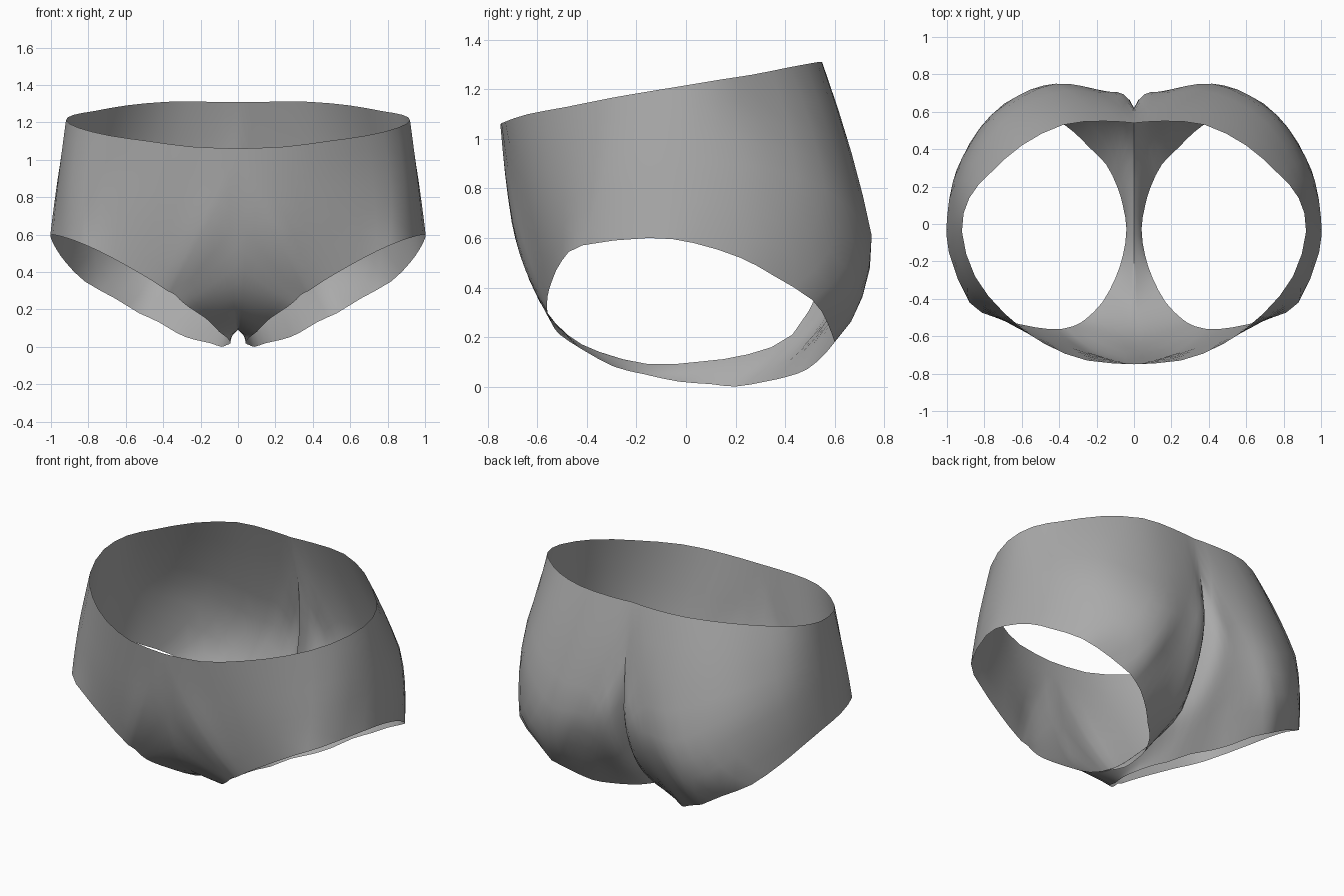
import bpy
import bmesh
from mathutils import Vector

STEPS = 8        # rows of faces between the outer edge and the leg opening
UNIT = 0.01      # the curves below are in hundredths
BACK = 11        # point of each curve that meets the middle of the back waist

default_cube = bpy.data.objects.get("Cube")
if default_cube:
    bpy.data.objects.remove(default_cube, do_unlink=True)


def round_off(run):
    """Add a point halfway along each span, on a smooth curve through the run."""
    result = []
    last = len(run) - 1
    for i in range(last):
        before, a, b, after = (run[max(i - 1, 0)], run[i],
                               run[i + 1], run[min(i + 2, last)])
        result += [a, (9 * (a + b) - before - after) / 16]
    return result


def curve(*points):
    """Closed curve in hundredths, rounded off between its two waist corners."""
    loop = [Vector(p) * UNIT for p in points]
    loop.append(loop[0])
    return round_off(loop[:BACK + 1]) + round_off(loop[BACK:])


# Outer edge of the left half: along the waist, down the back seam,
# through the crotch and up the front seam
waist_and_seam = curve(
    (0, -75, 106), (25, -73, 107), (48, -64, 110), (69, -48, 113),
    (85, -28, 117), (92, -4, 121), (88, 14, 124), (77, 27, 126),
    (60, 42, 129), (38, 53, 131), (16, 55, 131), (0, 54, 131),
    (0, 60, 105), (0, 62, 82), (0, 61, 62), (0, 55, 42),
    (0, 43, 21), (0, 25, 13), (0, 5, 10), (0, -15, 9),
    (0, -35, 14), (0, -48, 21), (0, -59, 34), (0, -67, 54),
    (0, -72, 80))

# Fullest line of the cloth, halfway between the outer edge and the leg
fullness = curve(
    (20, -70, 66), (34, -66, 72), (53, -60, 76), (73, -49, 82),
    (89, -33, 87), (96, -7, 90), (95, 14, 90), (89, 33, 88),
    (75, 56, 80), (58, 69, 69), (42, 75, 61), (29, 74, 61),
    (20, 72, 60), (13, 70, 54), (10, 65, 41), (7, 54, 25),
    (5, 39, 13), (4, 19, 7), (3, 2, 6), (3, -15, 7),
    (5, -32, 11), (8, -45, 18), (12, -55, 28), (16, -61, 39),
    (18, -67, 53))

# Edge of the left leg opening, starting at the front
leg_opening = curve(
    (38, -56, 30), (47, -56, 36), (59, -54, 43), (74, -50, 51),
    (88, -42, 57), (99, -15, 60), (100, 3, 58), (97, 22, 52),
    (92, 35, 45), (82, 51, 35), (66, 57, 26), (53, 60, 18),
    (42, 56, 13), (32, 49, 7), (24, 41, 4), (15, 32, 2),
    (9, 20, 0), (6, 10, 1), (4, -3, 2), (6, -17, 5),
    (10, -29, 8), (17, -42, 15), (26, -51, 21), (31, -54, 25),
    (34, -55, 28))


def through(a, b, c, t):
    """Point on an arc through a, b and c, pulled taut just below the waist."""
    point = (a * (1 - t) * (1 - 2 * t)
             + b * 4 * t * (1 - t)
             + c * t * (2 * t - 1))
    if t < 0.5:
        taut = 0.6 * min(1, max(0, (a.z - 0.8) / 0.25))
        point = point.lerp(a.lerp(b, 2 * t), taut)
    return point


# Skin the half between the three curves
bm = bmesh.new()
strips = []
for outer, middle, inner in zip(waist_and_seam, fullness, leg_opening):
    strips.append([bm.verts.new(through(outer, middle, inner, j / STEPS))
                   for j in range(STEPS + 1)])

for i, strip in enumerate(strips):
    following = strips[(i + 1) % len(strips)]
    for j in range(STEPS):
        bm.faces.new((strip[j], strip[j + 1], following[j + 1], following[j]))

mesh = bpy.data.meshes.new("briefs")
bm.to_mesh(mesh)
bm.free()
briefs = bpy.data.objects.new("briefs", mesh)
bpy.context.collection.objects.link(briefs)

# Plain grey cloth
cloth = bpy.data.materials.new("grey cloth")
cloth.use_nodes = True
grey = (0.4, 0.4, 0.4, 1.0)
cloth.diffuse_color = grey
for node in cloth.node_tree.nodes:
    if node.type == 'BSDF_PRINCIPLED':
        node.inputs["Base Color"].default_value = grey
        node.inputs["Roughness"].default_value = 0.9
mesh.materials.append(cloth)

# Mirror to the right half and join along the seam
mirror = briefs.modifiers.new("right_half", 'MIRROR')
mirror.use_axis[0] = True
mirror.use_mirror_merge = True
mirror.merge_threshold = 0.001

bpy.ops.object.select_all(action='DESELECT')
briefs.select_set(True)
bpy.context.view_layer.objects.active = briefs
bpy.ops.object.modifier_apply(modifier=mirror.name)

# Smooth cloth with a sharp crease at the back seam
bpy.ops.object.shade_smooth_by_angle(angle=1.0)
